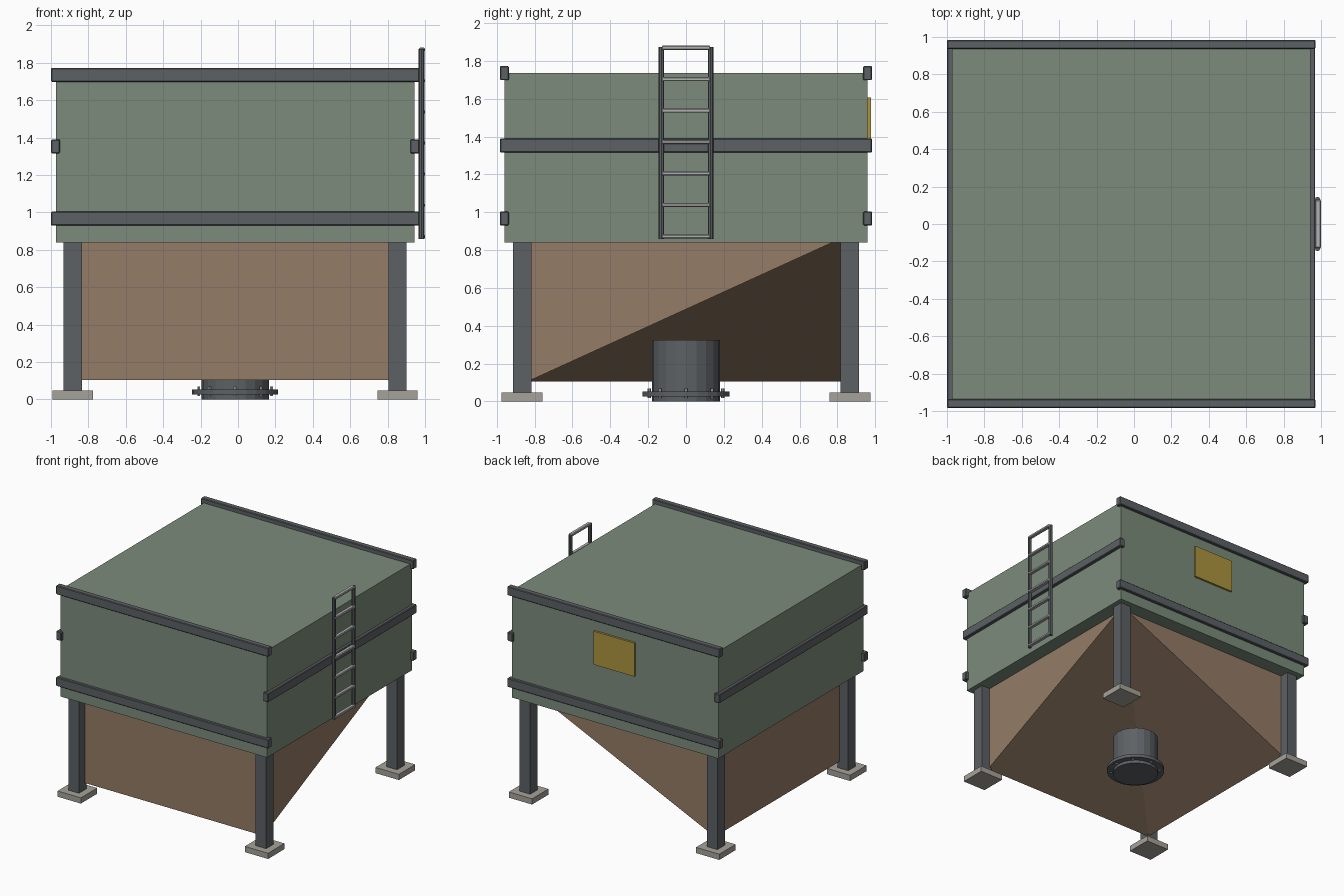
import bpy, bmesh, math

if "Cube" in bpy.data.objects:
    bpy.data.objects.remove(bpy.data.objects["Cube"])

CX = -0.015  # tank centre in x (the ladder sticks out on the right)


def material(name, rgb):
    m = bpy.data.materials.new(name)
    m.diffuse_color = (*rgb, 1)
    m.use_nodes = True
    m.node_tree.nodes["Principled BSDF"].inputs["Base Color"].default_value = m.diffuse_color
    return m


GREEN = material("green_paint", (0.20, 0.26, 0.20))
BROWN = material("brown_paint", (0.30, 0.20, 0.135))
STEEL = material("dark_steel", (0.11, 0.12, 0.13))
LIGHT = material("light_steel", (0.45, 0.45, 0.46))
PAD = material("concrete", (0.38, 0.36, 0.32))
YELLOW = material("yellow_plate", (0.42, 0.30, 0.05))


def finish(name, bm, mat, bevel=0):
    bmesh.ops.recalc_face_normals(bm, faces=bm.faces)
    me = bpy.data.meshes.new(name)
    bm.to_mesh(me)
    bm.free()
    me.materials.append(mat)
    ob = bpy.data.objects.new(name, me)
    bpy.context.collection.objects.link(ob)
    if bevel:
        mod = ob.modifiers.new("bevel", "BEVEL")
        mod.width, mod.segments = bevel, 1
    return ob


def box(name, centre, size, mat, bevel=0):
    bm = bmesh.new()
    bmesh.ops.create_cube(bm, size=1)
    bmesh.ops.scale(bm, vec=size, verts=bm.verts)
    bmesh.ops.translate(bm, vec=centre, verts=bm.verts)
    return finish(name, bm, mat, bevel)


def cylinder(name, centre, radius, length, sides, mat, along_y=False):
    bm = bmesh.new()
    bmesh.ops.create_cone(bm, cap_ends=True, segments=sides, radius1=radius,
                          radius2=radius, depth=length)
    ob = finish(name, bm, mat)
    ob.location = centre
    if along_y:
        ob.rotation_euler.x = math.pi / 2
    return ob


# Tank body
box("tank_body", (CX, 0, 1.288), (1.915, 1.92, 0.898), GREEN)

# Stiffening bands: two on front and back, one on each side
for s, side in ((-1, "front"), (1, "back")):
    for z, level in ((0.967, "lower"), (1.735, "upper")):
        box(f"{side}_{level}_band", (CX, s * 0.96, z), (1.97, 0.048, 0.074), STEEL, 0.005)
for s, side in ((-1, "left"), (1, "right")):
    box(f"{side}_band", (CX + s * 0.96, 0, 1.353), (0.048, 1.966, 0.074), STEEL, 0.005)

# Hopper: a box whose underside folds up to the top at the back right corner
h, low, high = 0.838, 0.105, 0.87
bm = bmesh.new()
corners = [(-h, -h), (h, -h), (h, h), (-h, h)]
top = [bm.verts.new((CX + x, y, high)) for x, y in corners]
fl, fr, bl = [bm.verts.new((CX + x, y, low)) for x, y in (corners[0], corners[1], corners[3])]
for face in (top, (top[0], top[1], fr, fl), (top[0], fl, bl, top[3]),
             (top[1], fr, top[2]), (top[3], top[2], bl),
             (fl, fr, top[2]), (fl, top[2], bl)):
    bm.faces.new(face)
finish("hopper", bm, BROWN)

# Legs and foot pads
for sx, a in ((-1, "left"), (1, "right")):
    for sy, b in ((-1, "front"), (1, "back")):
        x, y = CX + sx * 0.868, sy * 0.866
        box(f"{b}_{a}_leg", (x, y, 0.43), (0.098, 0.098, 0.85), STEEL)
        box(f"{b}_{a}_foot_pad", (x, y, 0.024), (0.216, 0.216, 0.048), PAD)

# Outlet spout with bolted flange
cylinder("outlet_spout", (CX, 0, 0.1625), 0.18, 0.325, 20, STEEL)
cylinder("outlet_flange", (CX, 0, 0.04), 0.23, 0.028, 24, STEEL)
for i in range(8):
    a = i * math.pi / 4
    cylinder(f"flange_bolt_{i + 1}", (CX + 0.195 * math.cos(a), 0.195 * math.sin(a), 0.043),
             0.009, 0.05, 6, LIGHT)

# Ladder on the right side
LX = 0.981
for s, side in ((-1, "front"), (1, "back")):
    cylinder(f"ladder_{side}_rail", (LX, s * 0.13, 1.366), 0.015, 1.016, 8, STEEL)
for i in range(7):
    box(f"ladder_rung_{i + 1}", (LX + 0.003, 0, 0.872 + i * 0.1663), (0.032, 0.256, 0.022),
        LIGHT, 0.005)

# Plate on the back
box("back_plate", (CX, 0.967, 1.467), (0.38, 0.02, 0.28), YELLOW)
